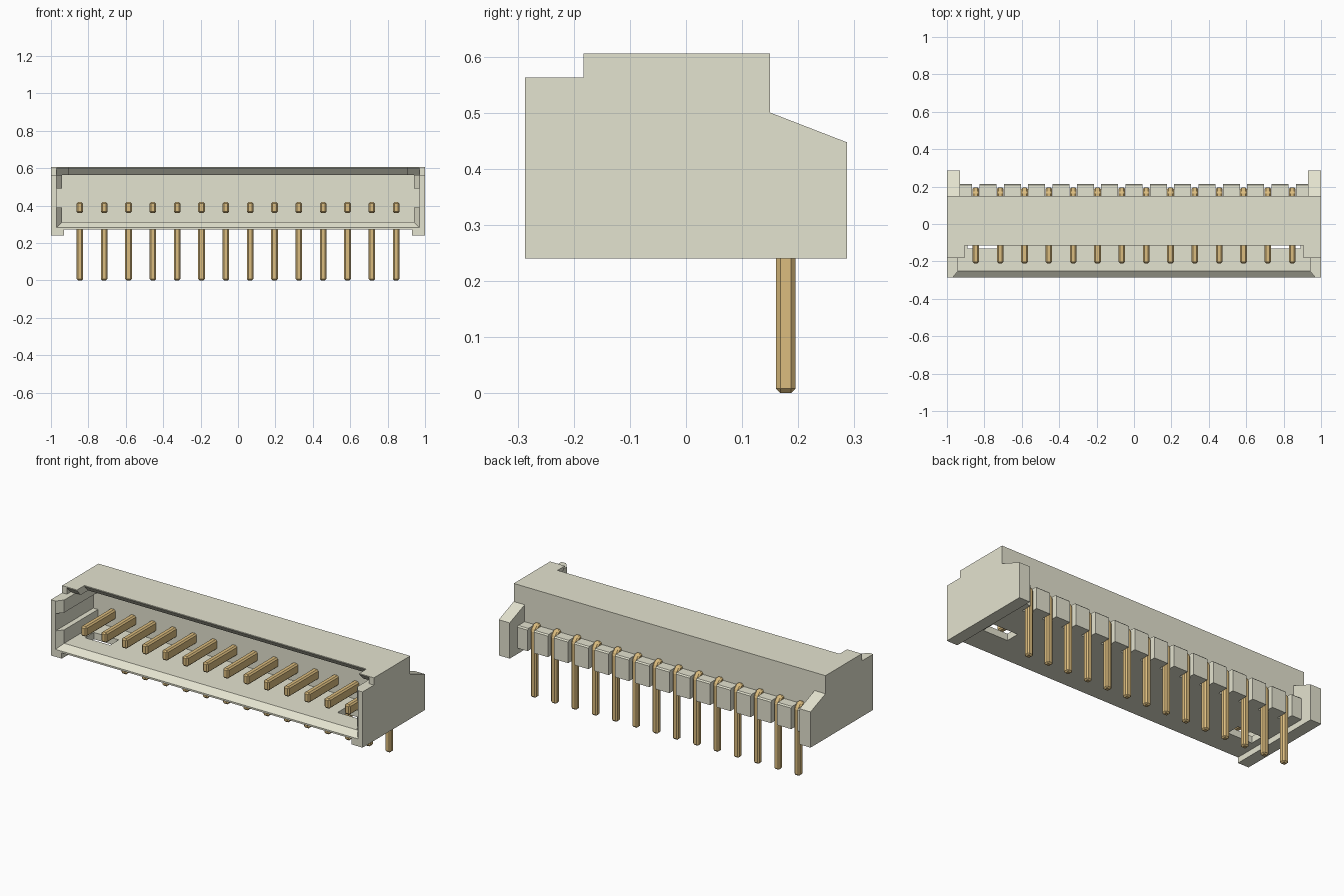
import bpy, bmesh
from mathutils import Vector

cube = bpy.data.objects.get("Cube")
if cube:
    bpy.data.objects.remove(cube, do_unlink=True)


def material(name, rgb):
    m = bpy.data.materials.new(name)
    m.use_nodes = True
    m.diffuse_color = (*rgb, 1)
    bsdf = next(n for n in m.node_tree.nodes if n.type == 'BSDF_PRINCIPLED')
    bsdf.inputs["Base Color"].default_value = (*rgb, 1)
    bsdf.inputs["Roughness"].default_value = 0.6
    return m


CREAM = material("cream_plastic", (0.776, 0.769, 0.626))
GOLD = material("gold_metal", (0.709, 0.504, 0.210))


def prism(name, points, lo, hi, axis='X', mat=CREAM, bevel=0):
    """Extrude a closed profile: (y, z) along X, or (x, y) along Z."""
    def place(p, t):
        return Vector((t, *p)) if axis == 'X' else Vector((*p, t))
    bm = bmesh.new()
    face = bm.faces.new([bm.verts.new(place(p, lo)) for p in points])
    ext = bmesh.ops.extrude_face_region(bm, geom=[face])
    verts = [v for v in ext["geom"] if isinstance(v, bmesh.types.BMVert)]
    bmesh.ops.translate(bm, verts=verts, vec=place((0, 0), hi - lo))
    bmesh.ops.recalc_face_normals(bm, faces=bm.faces[:])
    if bevel:
        bmesh.ops.bevel(bm, geom=bm.edges[:], offset=bevel, segments=1,
                        affect='EDGES', clamp_overlap=True)
    me = bpy.data.meshes.new(name)
    bm.to_mesh(me)
    bm.free()
    me.materials.append(mat)
    ob = bpy.data.objects.new(name, me)
    bpy.context.collection.objects.link(ob)
    return ob


def rect(a0, a1, b0, b1):
    return [(a0, b0), (a1, b0), (a1, b1), (a0, b1)]


def mirrored(name, points, lo, hi, axis='X'):
    """Make a part on the +x side and its twin on the -x side."""
    prism(name + "_left", points, lo, hi, axis)
    if axis == 'X':
        prism(name + "_right", points, -hi, -lo, axis)
    else:
        prism(name + "_right", [(-x, y) for x, y in points], lo, hi, axis)


FRONT, BACK, WALL_IN, WALL_OUT = -0.287, 0.287, 0.06, 0.15

# Side walls with stepped front and sloped rear arm
mirrored("side_wall", [(FRONT, 0.24), (BACK, 0.24), (BACK, 0.447), (WALL_OUT, 0.5),
                       (WALL_OUT, 0.605), (-0.183, 0.605), (-0.183, 0.563),
                       (FRONT, 0.563)], 0.97, 1.0)
mirrored("rear_arm", [(WALL_OUT, 0.24), (BACK, 0.24), (BACK, 0.447),
                      (WALL_OUT, 0.5)], 0.93, 0.97)
mirrored("foot_rail", rect(FRONT, BACK, 0.24, 0.275), 0.93, 0.97)

# Inner wall ribs leave a guide groove between them, with a tapered mouth
rib = [(0.97, FRONT), (0.94, -0.25), (0.94, WALL_IN), (0.97, WALL_IN)]
mirrored("lower_rib", rib, 0.275, 0.39, 'Z')
mirrored("upper_rib", rib, 0.49, 0.563, 'Z')

# Back wall and roof with chamfered lower front edge
prism("back_wall", rect(WALL_IN, WALL_OUT, 0.273, 0.605), -0.97, 0.97)


def roof_profile(y):
    return [(WALL_IN, 0.563), (y + 0.035, 0.563), (y, 0.6), (y, 0.605), (WALL_IN, 0.605)]


prism("roof", roof_profile(-0.115), -0.905, 0.905)
mirrored("roof_tab", roof_profile(-0.183), 0.905, 0.97)

# Floor with chamfered front lip and two rectangular openings
floor = prism("floor", [(WALL_IN, 0.273), (FRONT, 0.273), (FRONT, 0.283),
                        (-0.25, 0.312), (WALL_IN, 0.312)], -0.97, 0.97)
for s in (-1, 1):
    cutter = prism("floor_cutter", rect(-0.13, -0.05, 0.2, 0.36), s * 0.81 - 0.08, s * 0.81 + 0.08)
    cutter.hide_render = True
    mod = floor.modifiers.new("opening", 'BOOLEAN')
    mod.operation = 'DIFFERENCE'
    mod.solver = 'EXACT'
    mod.object = cutter
    bpy.context.view_layer.objects.active = floor
    bpy.ops.object.modifier_apply(modifier=mod.name)
    bpy.data.objects.remove(cutter, do_unlink=True)

# Row of bent pins with chamfered edges
COUNT, PITCH = 14, 0.1301
pin_x = [(i - (COUNT - 1) / 2) * PITCH for i in range(COUNT)]
pin_profile = [(-0.21, 0.36), (0.16, 0.36), (0.16, 0.0), (0.195, 0.0),
               (0.195, 0.39), (0.17, 0.418), (-0.21, 0.418)]
for i, x in enumerate(pin_x):
    prism(f"pin_{i + 1}", pin_profile, x - 0.018, x + 0.018, mat=GOLD, bevel=0.008)

# Rear comb blocks between the pins
edges = [-0.93 - 0.02] + pin_x + [0.93 + 0.02]
for i in range(COUNT + 1):
    prism(f"comb_block_{i + 1}", [(WALL_OUT - 0.01, 0.273), (0.215, 0.273), (0.215, 0.395),
                                  (0.208, 0.402), (WALL_OUT - 0.01, 0.402)],
          edges[i] + 0.02, edges[i + 1] - 0.02)
